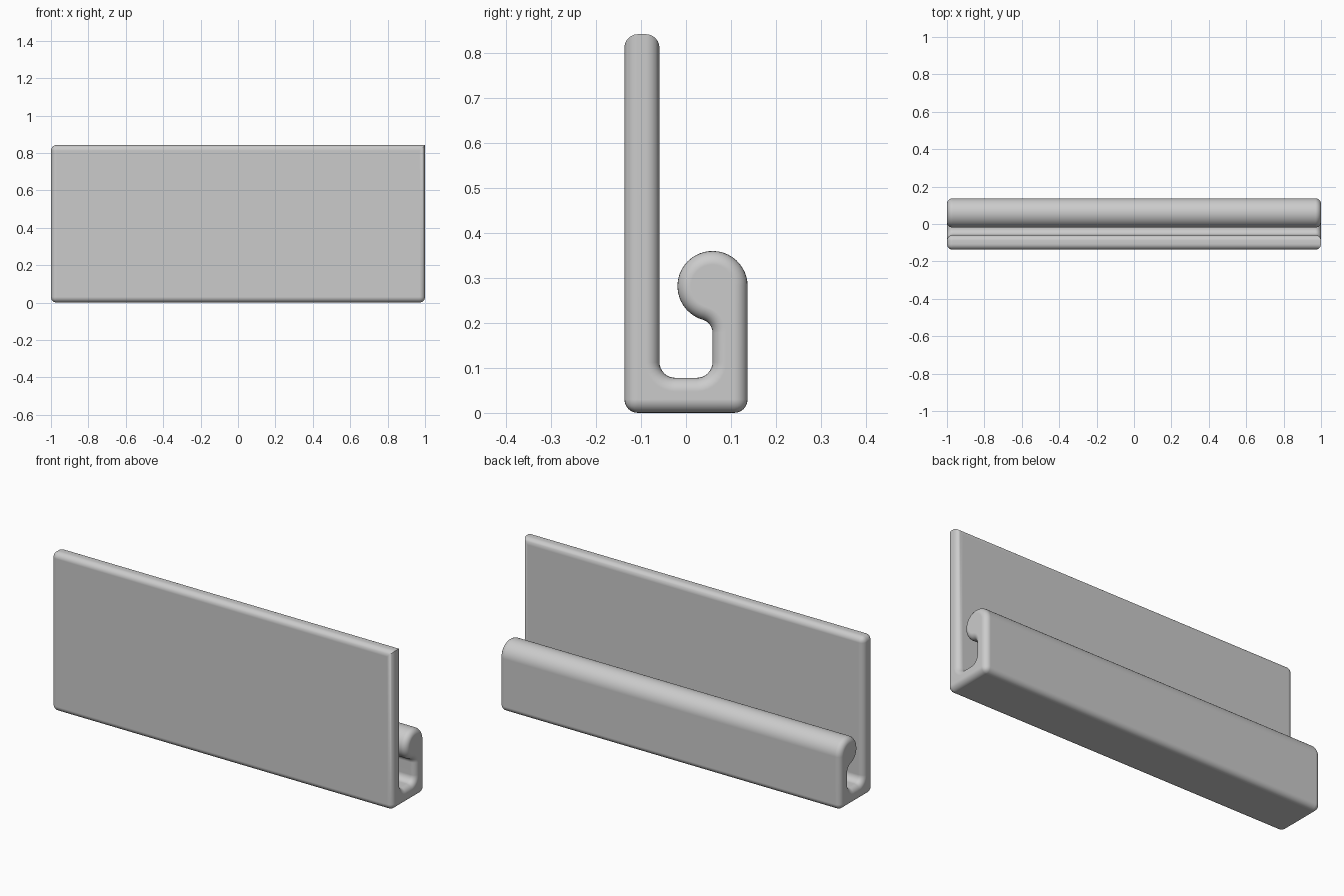
import bpy
import bmesh
from math import cos, sin, radians

cube = bpy.data.objects.get("Cube")
if cube:
    bpy.data.objects.remove(cube, do_unlink=True)

HALF_LEN, HALF_DEPTH, HEIGHT = 1.0, 0.137, 0.842
WALL = 0.078        # thickness of plate, floor and hook
ROUND = 0.03        # radius of the rounded outer edges
FILLET = 0.035      # radius inside the channel


def arc(cy, cz, r, start, end, steps):
    """Points of an arc in the y-z plane, angles in degrees."""
    angles = [radians(start + (end - start) * i / steps) for i in range(steps + 1)]
    return [(cy + r * cos(a), cz + r * sin(a)) for a in angles]


# Cross-section: tall plate, floor, rear wall and rolled lip
plate_in, wall_in = -HALF_DEPTH + WALL, HALF_DEPTH - WALL
lip_z = HEIGHT - 0.56
neck_drop = ((WALL + ROUND) ** 2 - ROUND ** 2) ** 0.5
profile = [(-HALF_DEPTH, 0), (HALF_DEPTH, 0)]
profile += arc(wall_in, lip_z, WALL, 0, 254, 32)
profile += arc(wall_in - ROUND, lip_z - neck_drop, ROUND, 72, 0, 8)
profile += arc(wall_in - FILLET, WALL + FILLET, FILLET, 0, -90, 8)
profile += arc(plate_in + FILLET, WALL + FILLET, FILLET, -90, -180, 8)
profile += [(plate_in, HEIGHT), (-HALF_DEPTH, HEIGHT)]

# Extrude the section along x
bm = bmesh.new()
section = bm.faces.new([bm.verts.new((-HALF_LEN, y, z)) for y, z in profile])
extruded = bmesh.ops.extrude_face_region(bm, geom=[section], use_keep_orig=True)
moved = [v for v in extruded["geom"] if isinstance(v, bmesh.types.BMVert)]
bmesh.ops.translate(bm, verts=moved, vec=(2 * HALF_LEN, 0, 0))
bmesh.ops.recalc_face_normals(bm, faces=bm.faces)


def is_rounded(edge):
    a, b = (v.co for v in edge.verts)
    if abs(a.x - b.x) > 1:      # long edges: only the square corners
        return edge.calc_face_angle(0) > radians(60)
    # end outlines, except the plate's top edge at one end
    return not (a.x > 0 and min(a.z, b.z) > HEIGHT - 0.01)


bmesh.ops.bevel(bm, geom=[e for e in bm.edges if is_rounded(e)], offset=ROUND,
                offset_type='OFFSET', segments=6, profile=0.5,
                affect='EDGES', clamp_overlap=False)

mesh = bpy.data.meshes.new("hook_rail")
bm.to_mesh(mesh)
bm.free()
rail = bpy.data.objects.new("hook_rail", mesh)
bpy.context.collection.objects.link(rail)

# Plain grey material
grey = bpy.data.materials.new("light_grey")
grey.use_nodes = True
colour = (0.6, 0.6, 0.6, 1)
grey.diffuse_color = colour
grey.node_tree.nodes["Principled BSDF"].inputs["Base Color"].default_value = colour
mesh.materials.append(grey)

# Smooth rounds, flat broad faces
bpy.ops.object.select_all(action='DESELECT')
rail.select_set(True)
bpy.context.view_layer.objects.active = rail
bpy.ops.object.shade_smooth_by_angle(angle=radians(40))
weighted = rail.modifiers.new("flat_faces", 'WEIGHTED_NORMAL')
weighted.keep_sharp = True
